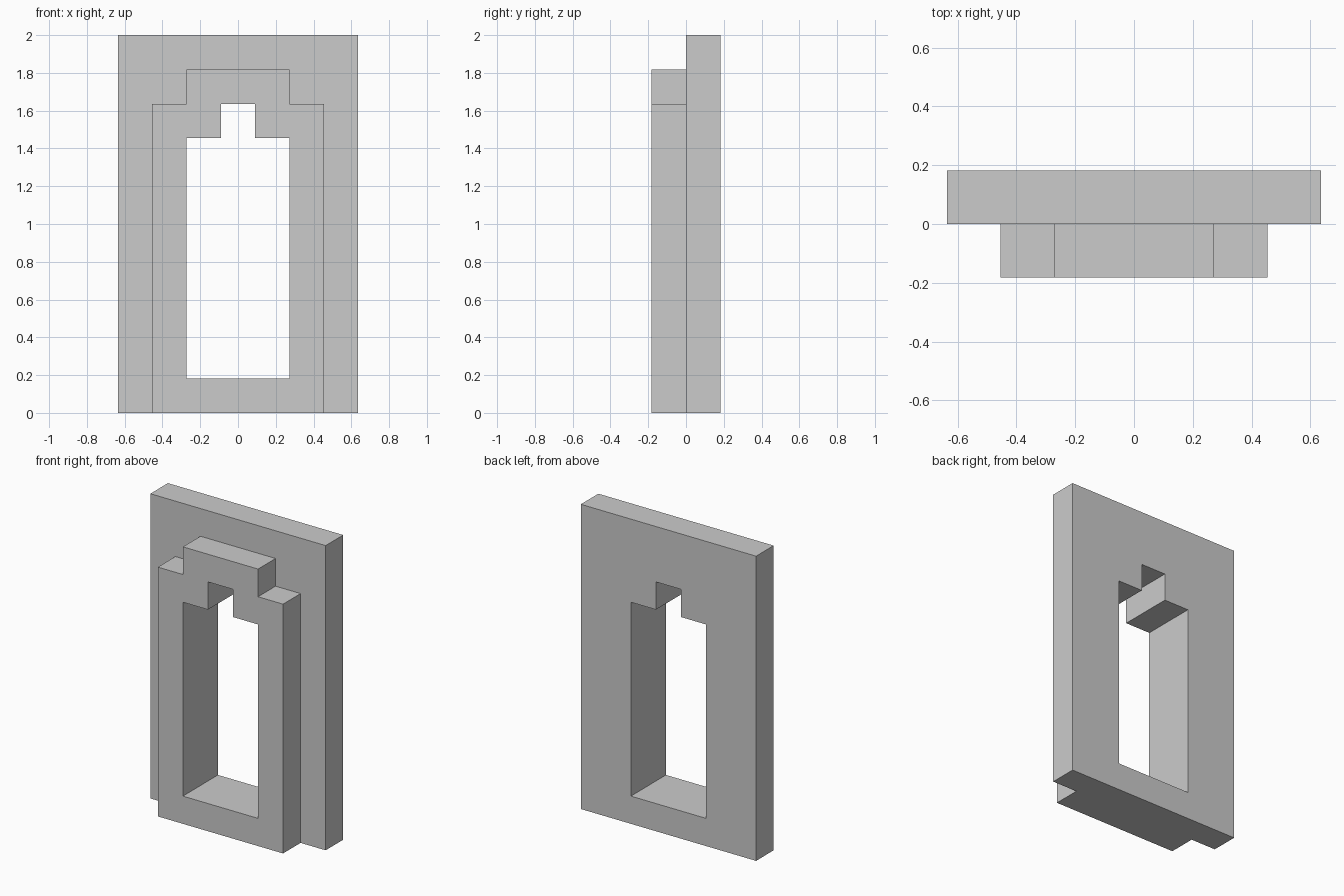
import bpy, bmesh

if "Cube" in bpy.data.objects:
    bpy.data.objects.remove(bpy.data.objects["Cube"])

U = 2 / 11  # the whole model sits on a grid of this unit


def mirrored(half):
    """Close a right-hand half profile (bottom to top) into a full loop."""
    return half + [(-x, z) for x, z in reversed(half)]


plate = mirrored([(2.5, 0), (3.5, 0), (3.5, 11)])
frame = mirrored([(2.5, 0), (2.5, 9), (1.5, 9), (1.5, 10)])
opening = mirrored([(1.5, 1), (1.5, 8), (0.5, 8), (0.5, 9)])

bm = bmesh.new()


def ring(points, y):
    return [bm.verts.new((x * U, y * U, z * U)) for x, z in points]


def wall(points, y0, y1):
    """Side faces of a profile between two depths."""
    a, b = ring(points, y0), ring(points, y1)
    for i in range(len(a)):
        j = (i + 1) % len(a)
        bm.faces.new((a[i], a[j], b[j], b[i]))


def cap(loops, y):
    """Flat face bounded by an outline and its holes."""
    edges = []
    for points in loops:
        r = ring(points, y)
        edges += [bm.edges.new((r[i - 1], r[i])) for i in range(len(r))]
    bmesh.ops.triangle_fill(bm, edges=edges, use_beauty=True, normal=(0, -1, 0))


# Sides of back plate, raised stepped frame and through opening
wall(plate, 0, 1)
wall(frame, -1, 0)
wall(opening, -1, 1)

# Back, front, and the exposed plate face around the frame
cap([plate, opening], 1)
cap([frame, opening], -1)
cap([plate[1:-1] + frame[::-1]], 0)

bmesh.ops.remove_doubles(bm, verts=bm.verts, dist=1e-4)
bmesh.ops.recalc_face_normals(bm, faces=bm.faces)

mesh = bpy.data.meshes.new("window_frame")
bm.to_mesh(mesh)
bm.free()
bpy.context.collection.objects.link(bpy.data.objects.new("window_frame", mesh))
